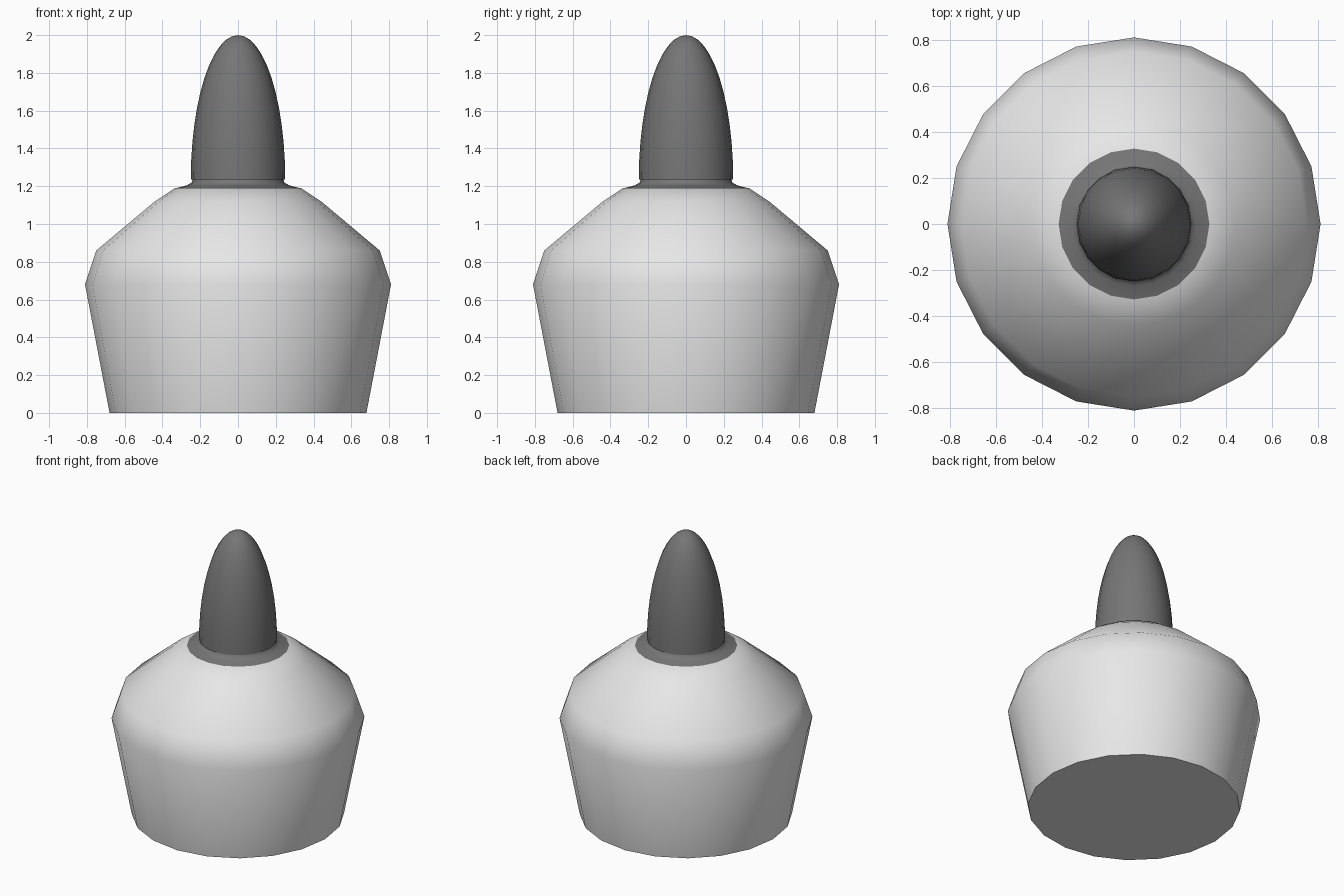
import bpy
import bmesh
from math import cos, sin, pi, radians

if "Cube" in bpy.data.objects:
    bpy.data.objects.remove(bpy.data.objects["Cube"])


def make_material(name, value):
    mat = bpy.data.materials.new(name)
    mat.use_nodes = True
    colour = (value, value, value, 1)
    mat.diffuse_color = colour
    mat.node_tree.nodes["Principled BSDF"].inputs["Base Color"].default_value = colour
    return mat


def lathe(name, profile, mat, sides=20, sharp=50):
    """Revolve (radius, height) points around z; a zero radius makes a pole."""
    bm = bmesh.new()
    rings = []
    for r, z in profile:
        count = sides if r > 0 else 1
        rings.append([bm.verts.new((r * cos(2 * pi * i / sides), r * sin(2 * pi * i / sides), z))
                      for i in range(count)])
    for low, high in zip(rings, rings[1:]):
        for i in range(sides):
            j = (i + 1) % sides
            if len(high) == 1:
                bm.faces.new((low[i], low[j], high[0]))
            else:
                bm.faces.new((low[i], low[j], high[j], high[i]))
    # Close the open ends
    bm.faces.new(rings[0][::-1])
    if len(rings[-1]) > 1:
        bm.faces.new(rings[-1])
    mesh = bpy.data.meshes.new(name)
    bm.to_mesh(mesh)
    bm.free()
    mesh.materials.append(mat)
    obj = bpy.data.objects.new(name, mesh)
    bpy.context.collection.objects.link(obj)
    bpy.ops.object.select_all(action="DESELECT")
    obj.select_set(True)
    bpy.context.view_layer.objects.active = obj
    bpy.ops.object.shade_smooth_by_angle(angle=radians(sharp))
    return obj


light_grey = make_material("light grey", 0.8)
dark_grey = make_material("dark grey", 0.18)

# Tapered body with rounded shoulder
lathe("body", [(0.68, 0), (0.81, 0.68), (0.75, 0.86), (0.44, 1.12), (0.335, 1.19)], light_grey)

# Collar and neck on the shoulder
lathe("collar", [(0.335, 1.188), (0.27, 1.205), (0.245, 1.22), (0.24, 1.24)], dark_grey)

# Tall half-ellipsoid cap
STEPS = 12
dome = [(0.25 * cos(pi / 2 * i / STEPS), 1.235 + 0.765 * sin(pi / 2 * i / STEPS))
        for i in range(STEPS)]
lathe("cap", dome + [(0, 2)], dark_grey)
